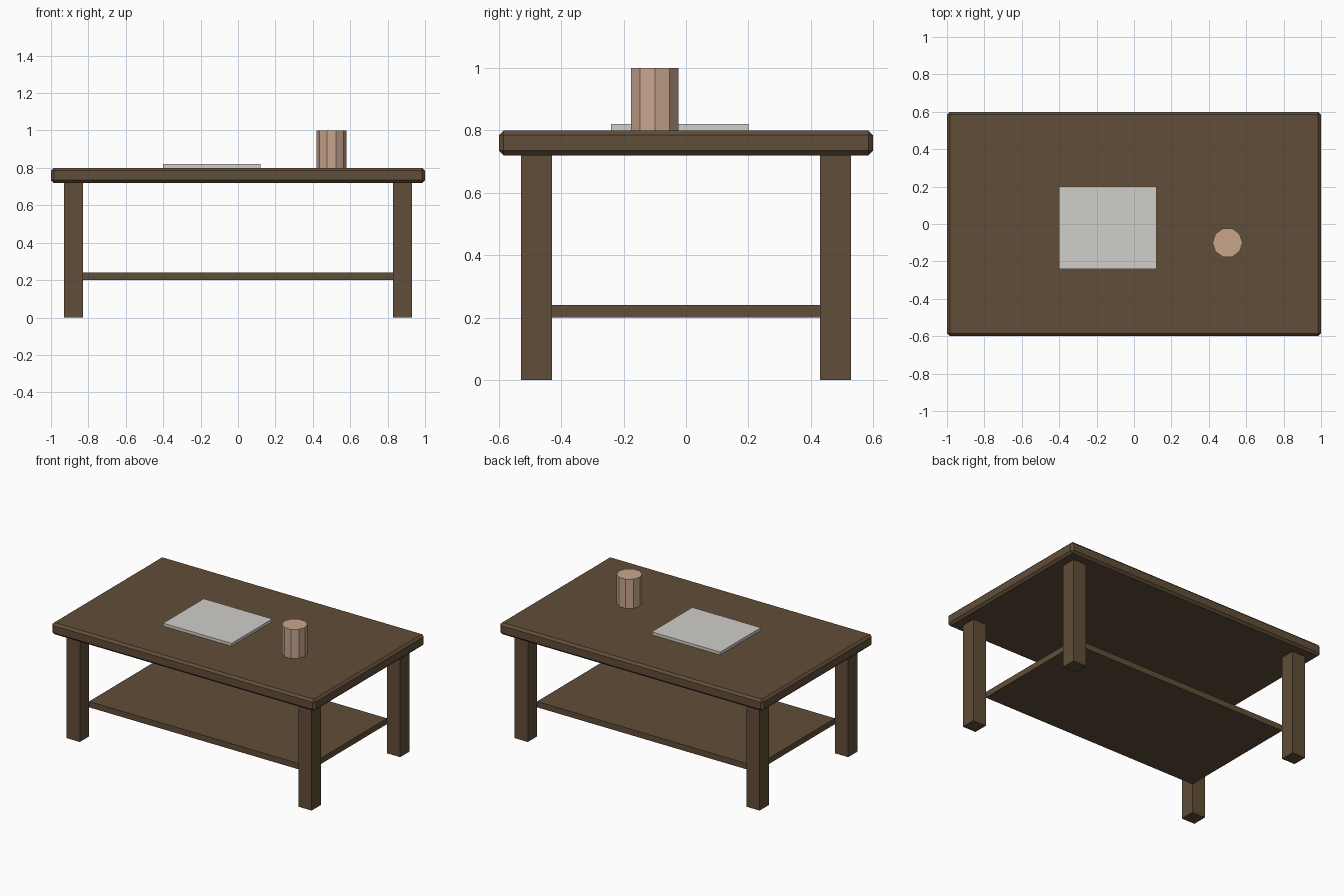
import bpy, bmesh, math

if "Cube" in bpy.data.objects:
    bpy.data.objects.remove(bpy.data.objects["Cube"])


def material(name, rgb):
    m = bpy.data.materials.new(name)
    m.diffuse_color = (*rgb, 1.0)
    m.use_nodes = True
    m.node_tree.nodes["Principled BSDF"].inputs["Base Color"].default_value = m.diffuse_color
    return m


WOOD = material("dark wood", (0.12, 0.075, 0.04))
PAPER = material("pale grey", (0.63, 0.62, 0.59))
CLAY = material("clay pink", (0.58, 0.38, 0.27))


def add_object(name, bm, mat):
    bmesh.ops.recalc_face_normals(bm, faces=bm.faces)
    mesh = bpy.data.meshes.new(name)
    bm.to_mesh(mesh)
    bm.free()
    mesh.materials.append(mat)
    obj = bpy.data.objects.new(name, mesh)
    bpy.context.collection.objects.link(obj)
    return obj


def box(name, lo, hi, mat, bevel=0.0):
    bm = bmesh.new()
    bmesh.ops.create_cube(bm, size=1.0)
    for v in bm.verts:
        v.co = [(a + b) / 2 + c * (b - a) for a, b, c in zip(lo, hi, v.co)]
    if bevel:
        bmesh.ops.bevel(bm, geom=bm.edges[:], offset=bevel, segments=1,
                        affect='EDGES')
    return add_object(name, bm, mat)


def prism(name, centre, radius, z0, z1, sides, mat):
    bm = bmesh.new()
    ring = [bm.verts.new((centre[0] + radius * math.cos(math.tau * i / sides),
                          centre[1] + radius * math.sin(math.tau * i / sides), z0))
            for i in range(sides)]
    base = bm.faces.new(ring)
    top = bmesh.ops.extrude_face_region(bm, geom=[base], use_keep_orig=True)["geom"]
    for v in top:
        if isinstance(v, bmesh.types.BMVert):
            v.co.z = z1
    return add_object(name, bm, mat)


# Table top with chamfered edges
box("table_top", (-1, -0.6, 0.72), (1, 0.6, 0.8), WOOD, bevel=0.015)

# Four square legs
for sx, side in ((-1, "left"), (1, "right")):
    for sy, end in ((-1, "front"), (1, "back")):
        x, y = sx * 0.88, sy * 0.48
        box(f"{end}_{side}_leg", (x - 0.05, y - 0.05, 0),
            (x + 0.05, y + 0.05, 0.72), WOOD)

# Lower shelf between the inner corners of the legs
box("lower_shelf", (-0.83, -0.43, 0.2), (0.83, 0.43, 0.24), WOOD)

# Items on the table: flat book and ten-sided cup
box("book", (-0.4, -0.24, 0.8), (0.12, 0.2, 0.82), PAPER)
prism("cup", (0.5, -0.1), 0.08, 0.8, 1.0, 10, CLAY)
